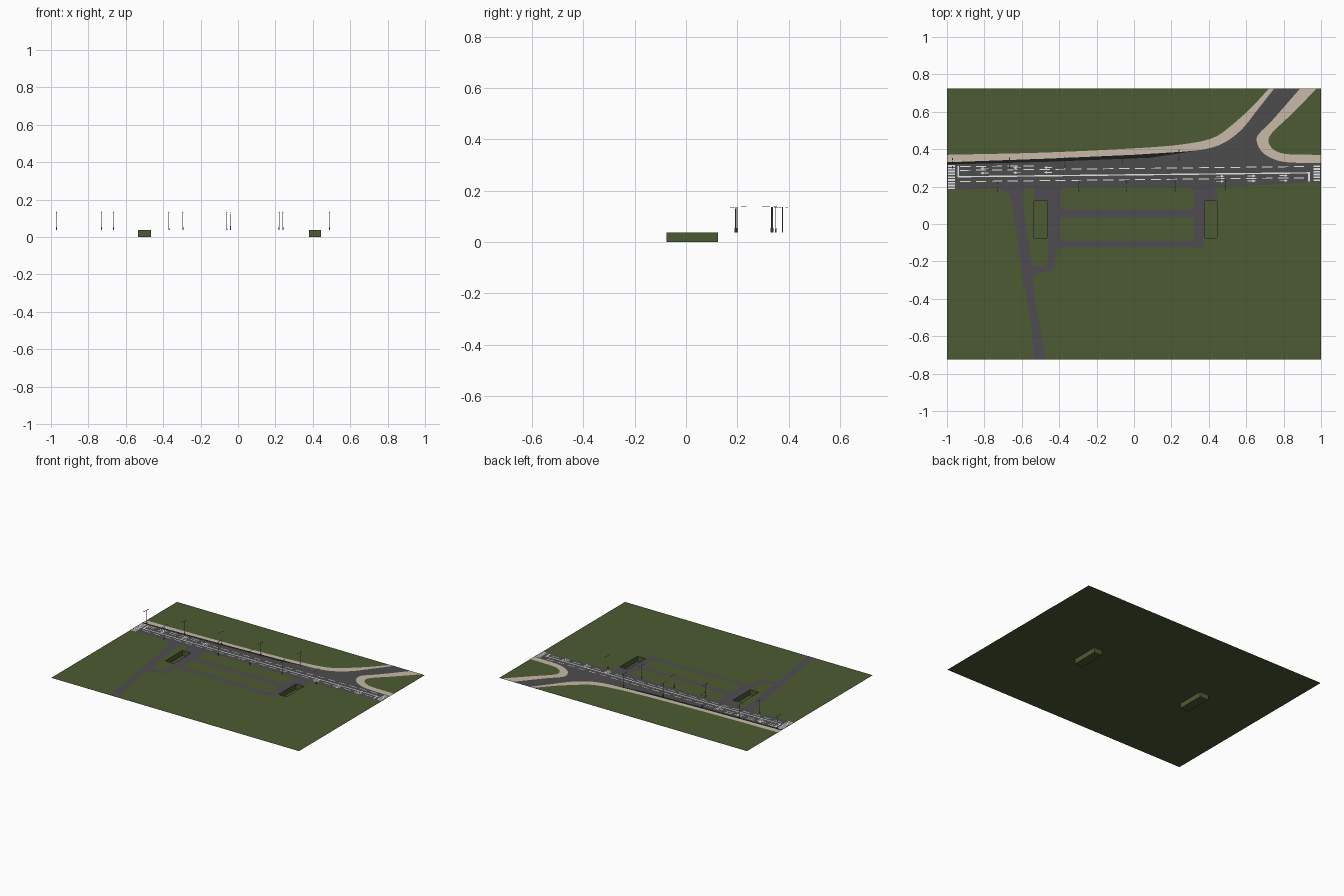
import bpy, bmesh, math
from mathutils import Vector

if "Cube" in bpy.data.objects:
    bpy.data.objects.remove(bpy.data.objects["Cube"])

G = 0.037          # ground level
STEP = 0.0004      # gap between painted layers


def material(name, r, g, b):
    m = bpy.data.materials.new(name)
    m.diffuse_color = (r, g, b, 1)
    m.use_nodes = True
    m.node_tree.nodes["Principled BSDF"].inputs["Base Color"].default_value = m.diffuse_color
    return m


GRASS = material("grass_green", 0.072, 0.104, 0.032)
ASPHALT = material("asphalt_grey", 0.075, 0.073, 0.076)
LANE = material("side_road_grey", 0.080, 0.073, 0.084)
PAVING = material("paving_beige", 0.57, 0.49, 0.39)
KERB = material("kerb_black", 0.012, 0.012, 0.012)
PAINT = material("road_paint_white", 0.80, 0.80, 0.80)
METAL = material("lamp_metal_grey", 0.25, 0.25, 0.26)


def make(name, bm, mat):
    me = bpy.data.meshes.new(name)
    bm.to_mesh(me)
    bm.free()
    me.materials.append(mat)
    ob = bpy.data.objects.new(name, me)
    bpy.context.collection.objects.link(ob)
    return ob


def add_poly(bm, pts, z):
    f = bm.faces.new([bm.verts.new((x, y, z)) for x, y in pts])
    f.normal_update()
    if f.normal.z < 0:
        f.normal_flip()
    return f


def sheet(name, polys, layer, mat):
    """Flat painted layer made from outlines, just above the ground."""
    bm = bmesh.new()
    for p in polys:
        add_poly(bm, p, G + layer * STEP)
    bmesh.ops.triangulate(bm, faces=bm.faces[:])
    return make(name, bm, mat)


def smooth(pts, n=5):
    """Catmull-Rom curve through the points."""
    v = [Vector(p) for p in pts]
    v = [2 * v[0] - v[1]] + v + [2 * v[-1] - v[-2]]
    out = []
    for a, b, c, d in zip(v, v[1:], v[2:], v[3:]):
        for i in range(n):
            t = i / n
            out.append(0.5 * (2 * b + (c - a) * t + (2 * a - 5 * b + 4 * c - d) * t * t
                              + (3 * b - a - 3 * c + d) * t ** 3))
    return [tuple(p) for p in out] + [tuple(pts[-1])]


def rect(x0, y0, x1, y1):
    return [(x0, y0), (x1, y0), (x1, y1), (x0, y1)]


def rounded(x0, y0, x1, y1, r, n=5):
    pts = []
    for k, (cx, cy) in enumerate(((x1 - r, y1 - r), (x0 + r, y1 - r), (x0 + r, y0 + r), (x1 - r, y0 + r))):
        for i in range(n + 1):
            a = math.pi / 2 * (k + i / n)
            pts.append((cx + r * math.cos(a), cy + r * math.sin(a)))
    return pts


# Ground sheet with two rectangular holes
PITS = [(-0.535, -0.465), (0.38, 0.445)]
PY0, PY1 = -0.075, 0.125
bm = bmesh.new()
xs = [-1, PITS[0][0], PITS[0][1], PITS[1][0], PITS[1][1], 1]
ys = [-0.725, PY0, PY1, 0.725]
for i in range(5):
    for j in range(3):
        if not (j == 1 and i in (1, 3)):
            add_poly(bm, rect(xs[i], ys[j], xs[i + 1], ys[j + 1]), G)
bmesh.ops.remove_doubles(bm, verts=bm.verts[:], dist=1e-5)
make("ground", bm, GRASS)

# Sunken pits: floor and four walls
for name, (x0, x1) in zip(("west_pit", "east_pit"), PITS):
    bm = bmesh.new()
    c = rect(x0, PY0, x1, PY1)
    lo = [bm.verts.new((x, y, 0)) for x, y in c]
    hi = [bm.verts.new((x, y, G)) for x, y in c]
    bm.faces.new(lo)
    for i in range(4):
        k = (i + 1) % 4
        bm.faces.new((lo[k], lo[i], hi[i], hi[k]))
    make(name, bm, GRASS)

# Pavement edges, shared with the main road
north_out = smooth([(-1, .37), (-.45, .383), (.085, .41), (.30, .432), (.42, .46), (.50, .51), (.62, .615), (.722, .725)])
north_in = smooth([(-1, .33), (-.45, .35), (0, .37), (.3, .39), (.42, .41), (.5, .445), (.58, .51), (.66, .61), (.75, .725)])
east_in = smooth([(.888, .725), (.74, .555), (.675, .49), (.655, .45), (.68, .39), (.74, .35), (.82, .33), (1, .325)])
east_out = smooth([(.978, .725), (.84, .585), (.75, .5), (.72, .455), (.73, .415), (.77, .385), (.84, .372), (1, .37)])
sheet("north_pavement", [north_out + north_in[::-1]], 3, PAVING)
sheet("east_pavement", [east_in + east_out[::-1]], 3, PAVING)

# Main road with the north-east branch
sheet("main_road", [north_in + east_in + [(1, .225), (.5, .2), (.43, .195), (-.4, .195), (-1, .183)]], 2, ASPHALT)
sheet("black_kerb_strip", [[(-1, .318), (-.45, .333), (.085, .354), (.33, .391), (0, .37), (-.45, .35), (-1, .33)]], 4, KERB)

# Side roads
west_l = smooth([(-.72, .187), (-.675, .165), (-.655, .11), (-.63, -.05), (-.595, -.27), (-.555, -.52), (-.535, -.725)])
west_r = smooth([(-.57, .195), (-.592, .165), (-.59, .08), (-.57, -.06), (-.55, -.2), (-.545, -.29), (-.525, -.43), (-.47, -.725)])
sheet("west_side_road", [west_l + west_r[::-1]], 1, LANE)
link = smooth([(-.57, -.17), (-.553, -.21), (-.52, -.225), (-.478, -.22), (-.46, -.19), (-.46, -.1)])
link += smooth([(-.40, -.1), (-.42, -.17), (-.425, -.23), (-.45, -.252), (-.5, -.262), (-.535, -.275), (-.547, -.31)])
sheet("link_road", [link], 1, LANE)
sheet("service_roads", [rect(-.46, -.125, .375, .2), rect(.3, PY1, .445, .205), rect(-.535, PY1, -.46, .2)], 1, LANE)
sheet("grass_islands", [rounded(-.395, .077, .32, .196, .03), rounded(-.395, -.09, .32, .038, .025)], 3, GRASS)


# Road paint: lines follow the slight tilt of the road
def line(x0, x1, y0, slope, w):
    a, b = y0 + slope * (x0 + 1), y0 + slope * (x1 + 1)
    return [(x0, a - w / 2), (x1, b - w / 2), (x1, b + w / 2), (x0, a + w / 2)]


def dashes(x0, x1, y0, slope, length=.055, gap=.03):
    n = int((x1 - x0) / (length + gap))
    return [line(x0 + i * (length + gap), x0 + i * (length + gap) + length, y0, slope, .005) for i in range(n)]


paint = [line(-.94, .94, .252, .011, .007)]
paint += dashes(-.93, .94, .286, .011) + dashes(-.93, .94, .226, .011)
paint += dashes(-.93, -.45, .306, .011)
paint += [rect(-.945, .25, -.935, .31), rect(.93, .228, .94, .273)]
sheet("lane_lines", paint, 5, PAINT)


def stripes(x0, x1, y0, y1, pitch=.015):
    return [rect(x0, y0 + i * pitch, x1, y0 + i * pitch + .009) for i in range(int((y1 - y0) / pitch))]


sheet("crossings", stripes(-.995, -.957, .186, .322) + stripes(.96, .995, .23, .325), 5, PAINT)


def arrow(x, y, d):
    shape = [(-.022, -.002), (.004, -.002), (.004, -.008), (.022, 0), (.004, .008), (.004, .002), (-.022, .002)]
    return [(x + d * px, y + py) for px, py in shape]


arrows = [arrow(x, y + .011 * (x + 1), -1) for x in (-.8, -.625, -.46) for y in (.270, .296)]
arrows += [arrow(x, y + .011 * (x + 1), 1) for x in (.46, .63, .8) for y in (.212, .239)]
sheet("lane_arrows", arrows, 5, PAINT)


# Street lamps: base, pole, two arms and flat heads
def add_box(bm, c, size):
    vs = bmesh.ops.create_cube(bm, size=1)["verts"]
    for v in vs:
        v.co = Vector(c) + Vector([a * b for a, b in zip(v.co, size)])


def lamp(name, x, y, d):
    bm = bmesh.new()
    for r, z0, z1 in ((.0028, G, G + .018), (.0015, G, .137)):
        vs = bmesh.ops.create_cone(bm, cap_ends=True, segments=8, radius1=r, radius2=r * .8, depth=z1 - z0)["verts"]
        bmesh.ops.translate(bm, verts=vs, vec=(x, y, (z0 + z1) / 2))
    add_box(bm, (x, y + d * .007, .136), (.0015, .042, .0015))
    add_box(bm, (x, y + d * .029, .137), (.005, .013, .002))
    add_box(bm, (x, y - d * .016, .133), (.005, .010, .002))
    make(name, bm, METAL)


for i, (x, y) in enumerate(((-.73, .192), (-.295, .195), (-.04, .195), (.22, .196), (.49, .2))):
    lamp(f"south_lamp_{i}", x, y, 1)
for i, (x, y) in enumerate(((-.97, .332), (-.665, .335), (-.37, .338), (-.06, .35), (.24, .376))):
    lamp(f"north_lamp_{i}", x, y, -1)
